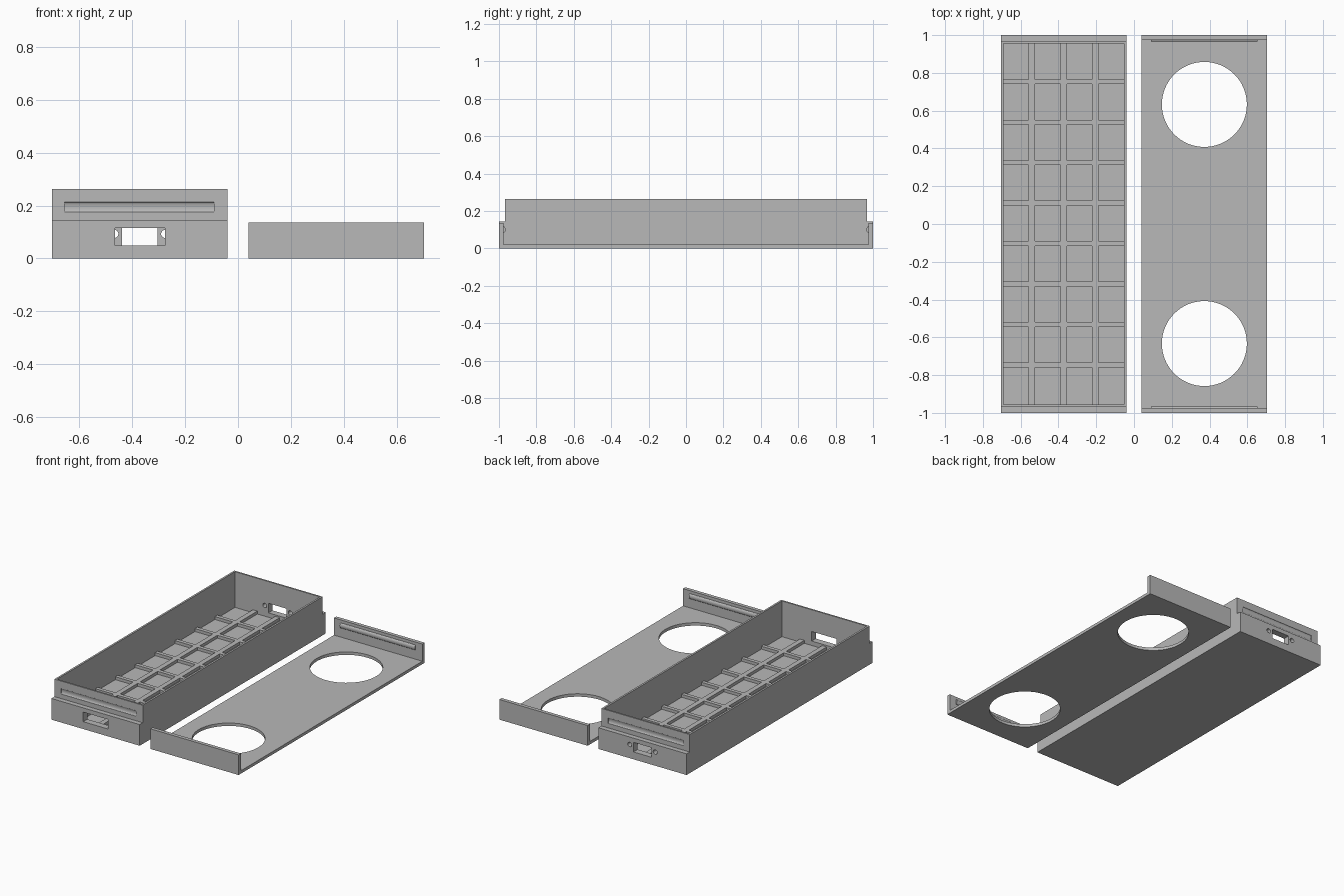
import bpy, bmesh, math
from mathutils import Matrix, Vector

cube = bpy.data.objects.get("Cube")
if cube:
    bpy.data.objects.remove(cube, do_unlink=True)

grey = bpy.data.materials.new("plain grey")
grey.use_nodes = True
colour = (0.48, 0.48, 0.48, 1)
grey.diffuse_color = colour
grey.node_tree.nodes["Principled BSDF"].inputs["Base Color"].default_value = colour


def finish(name, bm):
    bmesh.ops.recalc_face_normals(bm, faces=bm.faces)
    mesh = bpy.data.meshes.new(name)
    bm.to_mesh(mesh)
    bm.free()
    mesh.materials.append(grey)
    obj = bpy.data.objects.new(name, mesh)
    bpy.context.collection.objects.link(obj)
    return obj


def add_box(bm, x, y, z):
    """Add a box given three (low, high) ranges."""
    size = Vector((x[1] - x[0], y[1] - y[0], z[1] - z[0]))
    centre = Vector((sum(x), sum(y), sum(z))) / 2
    bmesh.ops.create_cube(bm, size=1, matrix=Matrix.Translation(centre) @ Matrix.Diagonal(size.to_4d()))


def box(name, *ranges):
    bm = bmesh.new()
    add_box(bm, *ranges)
    return finish(name, bm)


def prism(name, profile, x0, x1):
    """Extrude a (y, z) outline along x."""
    bm = bmesh.new()
    face = bm.faces.new([bm.verts.new((x0, y, z)) for y, z in profile])
    new = bmesh.ops.extrude_face_region(bm, geom=[face])["geom"]
    bmesh.ops.translate(bm, vec=(x1 - x0, 0, 0), verts=[v for v in new if isinstance(v, bmesh.types.BMVert)])
    return finish(name, bm)


def cylinder(name, radius, depth, centre, along_y=False):
    bm = bmesh.new()
    turn = Matrix.Rotation(math.pi / 2 if along_y else 0, 4, "X")
    bmesh.ops.create_cone(bm, cap_ends=True, segments=64, radius1=radius, radius2=radius,
                          depth=depth, matrix=Matrix.Translation(centre) @ turn)
    return finish(name, bm)


def cut(target, cutter):
    mod = target.modifiers.new("cut", "BOOLEAN")
    mod.operation = "DIFFERENCE"
    mod.solver = "EXACT"
    mod.object = cutter
    with bpy.context.temp_override(object=target, active_object=target):
        bpy.ops.object.modifier_apply(modifier=mod.name)
    bpy.data.objects.remove(cutter, do_unlink=True)


def arc(y, z, depth, half, side):
    """Shallow bulge of given depth and half height, pointing to -side in y."""
    angles = [math.pi * (i / 12 - 0.5) for i in range(13)]
    pts = [(y - side * depth * math.cos(a), z + half * math.sin(a)) for a in angles]
    return [(y + side * 0.01, z - half)] + pts + [(y + side * 0.01, z + half)]


WIDTH = (0.04, 0.705)
FLOOR = 0.02

# Tray: stepped ends, open top
half = [(1, 0), (1, 0.144), (0.967, 0.144), (0.967, 0.263)]
outline = half + [(-y, z) for y, z in reversed(half)]
tray = prism("tray", outline, -WIDTH[1], -WIDTH[0])
cut(tray, box("cavity", (-0.692, -0.053), (-0.956, 0.956), (FLOOR, 0.4)))

# Snap grooves on both ends of the tray
for side in (-1, 1):
    cut(tray, prism("groove", arc(side * 0.967, 0.194, 0.008, 0.019, side), -0.657, -0.09))

# Front port, and back port with two screw holes
cut(tray, box("front_port", (-0.465, -0.277), (-1.1, -0.9), (0.05, 0.115)))
cut(tray, box("back_port", (-0.44, -0.305), (0.9, 1.1), (0.05, 0.115)))
for x in (-0.468, -0.276):
    cut(tray, cylinder("screw_hole", 0.015, 0.2, (x, 1, 0.093), True))

# Raised grid on the tray floor
bm = bmesh.new()
rib_z = (FLOOR - 0.005, 0.04)
pitch, rib = 0.168, 0.017
centres = [-0.3725 + pitch * i for i in (-1, 0, 1)]
for x in centres:
    add_box(bm, (x - rib, x + rib), (-0.96, 0.96), rib_z)
starts = [-0.695] + [x + rib for x in centres]
ends = [x - rib for x in centres] + [-0.05]
for j in range(8):
    y = (j - 3.5) * 0.2143 + 0.003
    for span in zip(starts, ends):
        add_box(bm, span, (y - 0.013, y + 0.013), rib_z)
finish("floor_grid", bm)

# Lid: flat plate with a flange at each end
half = [(1, 0), (1, 0.137), (0.975, 0.137), (0.975, FLOOR)]
lid = prism("lid", half + [(-y, z) for y, z in reversed(half)], *WIDTH)
for side in (-1, 1):
    cut(lid, cylinder("round_opening", 0.225, 0.2, (0.3725, side * 0.633, 0)))
    # Snap ridge inside the flange
    prism("snap_ridge", arc(side * 0.975, 0.1, 0.01, 0.017, side), 0.09, 0.655)
